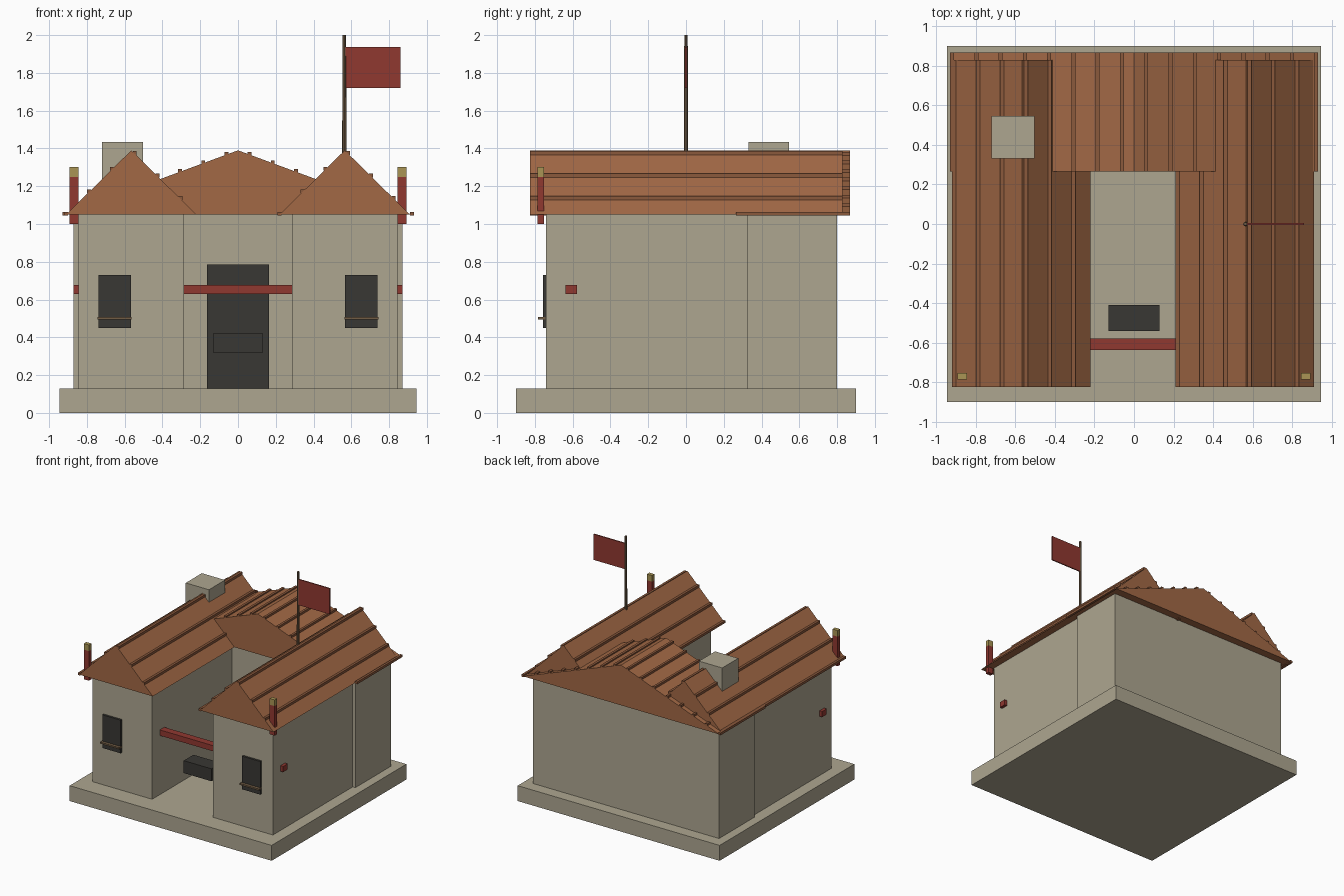
import bpy, bmesh
from mathutils import Vector

if "Cube" in bpy.data.objects:
    bpy.data.objects.remove(bpy.data.objects["Cube"])


def material(name, r, g, b):
    m = bpy.data.materials.new(name)
    m.diffuse_color = (r, g, b, 1)
    m.use_nodes = True
    m.node_tree.nodes["Principled BSDF"].inputs["Base Color"].default_value = m.diffuse_color
    return m


STONE = material("stone", 0.42, 0.38, 0.28)
TILE = material("roof_tile", 0.36, 0.14, 0.06)
RIB = material("tile_rib", 0.26, 0.10, 0.045)
RED = material("red_paint", 0.28, 0.04, 0.03)
DARK = material("dark_opening", 0.04, 0.038, 0.033)
GOLD = material("gold", 0.40, 0.30, 0.09)
WOOD = material("wood", 0.17, 0.11, 0.06)


def finish(name, bm, mat):
    bmesh.ops.recalc_face_normals(bm, faces=bm.faces)
    me = bpy.data.meshes.new(name)
    bm.to_mesh(me)
    bm.free()
    me.materials.append(mat)
    ob = bpy.data.objects.new(name, me)
    bpy.context.collection.objects.link(ob)
    return ob


def add_box(bm, x, y, z):
    made = bmesh.ops.create_cube(bm, size=1)["verts"]
    for v in made:
        v.co = Vector([(a[0] + a[1]) / 2 + c * (a[1] - a[0])
                       for a, c in zip((x, y, z), v.co)])


def box(name, x, y, z, mat):
    bm = bmesh.new()
    add_box(bm, x, y, z)
    return finish(name, bm, mat)


def gable_roof(name, cx, half, y0, y1, step, count, base=1.05, peak=1.39):
    # triangular prism
    bm = bmesh.new()
    tri = [(cx - half, base), (cx + half, base), (cx, peak)]
    f = bm.faces.new([bm.verts.new((x, y0, z)) for x, z in tri])
    ext = bmesh.ops.extrude_face_region(bm, geom=[f], use_keep_orig=True)["geom"]
    for v in ext:
        if isinstance(v, bmesh.types.BMVert):
            v.co.y = y1
    finish(name, bm, TILE)
    # tile ribs running along the ridge direction
    bm = bmesh.new()
    for i in range(count):
        x = cx - half + i * step
        z = base + (peak - base) * (1 - abs(x - cx) / half) + 0.004
        add_box(bm, (x - 0.01, x + 0.01), (y0, y1), (z - 0.01, z + 0.01))
    finish(name + "_ribs", bm, RIB)


# base and back hall
box("plinth", (-0.945, 0.945), (-0.9, 0.9), (0, 0.13), STONE)
box("back_hall", (-0.87, 0.87), (0.325, 0.8), (0.13, 1.05), STONE)
gable_roof("back_roof", 0, 0.92, 0.265, 0.868, 0.1227, 16)
box("door", (-0.163, 0.163), (0.305, 0.335), (0.13, 0.785), DARK)

# side wings with windows and corner posts
for side, s in (("left", -1), ("right", 1)):
    def span(a, b):
        return tuple(sorted((s * a, s * b)))
    box(side + "_wing", span(0.285, 0.845), (-0.74, 0.74), (0.13, 1.05), STONE)
    gable_roof(side + "_wing_roof", s * 0.565, 0.345, -0.825, 0.828, 0.121, 6)
    cx = s * 0.653
    box(side + "_window", (cx - 0.086, cx + 0.086), (-0.758, -0.735), (0.45, 0.73), DARK)
    box(side + "_sill", (cx - 0.09, cx + 0.09), (-0.783, -0.745), (0.495, 0.508), WOOD)
    box(side + "_post", span(0.845, 0.892), (-0.785, -0.752), (1.0, 1.25), RED)
    box(side + "_post_cap", span(0.845, 0.892), (-0.785, -0.752), (1.25, 1.302), GOLD)

# courtyard crossbeam and hanging bench box
box("crossbeam", (-0.87, 0.87), (-0.638, -0.578), (0.63, 0.678), RED)
box("bench", (-0.13, 0.13), (-0.54, -0.41), (0.317, 0.422), DARK)

# chimney
box("chimney", (-0.72, -0.503), (0.33, 0.545), (1.1, 1.435), STONE)

# flagpole and flag
bm = bmesh.new()
bmesh.ops.create_cone(bm, cap_ends=True, segments=8, radius1=0.012, radius2=0.009, depth=0.65)
bmesh.ops.translate(bm, verts=bm.verts, vec=(0.563, 0, 1.675))
finish("flagpole", bm, WOOD)
box("flag", (0.57, 0.86), (-0.005, 0.005), (1.72, 1.938), RED)
